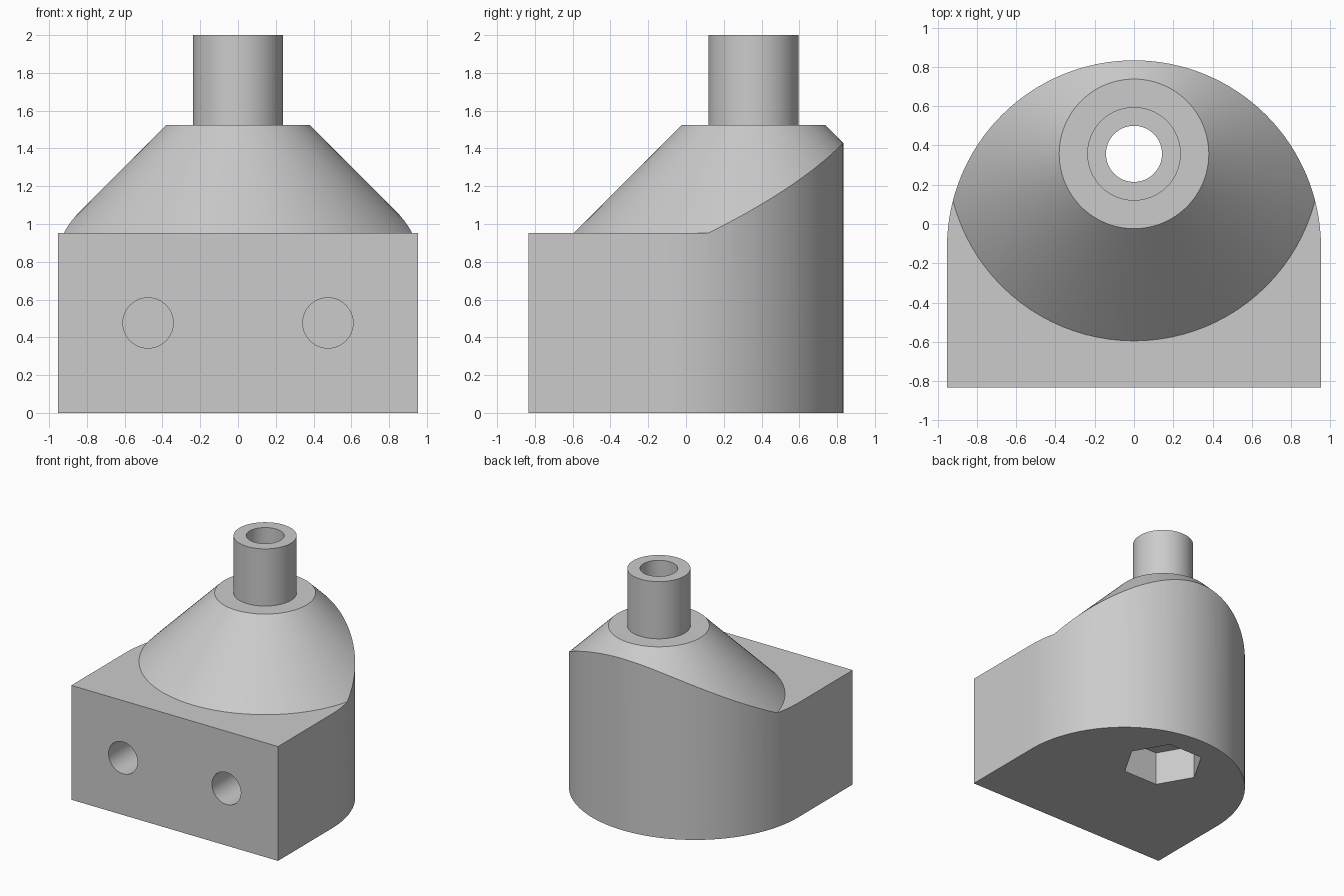
import bpy, bmesh, math
from mathutils import Matrix, Vector

old = bpy.data.objects.get("Cube")
if old:
    bpy.data.objects.remove(old, do_unlink=True)

U = 1 / 21           # design unit
AXIS_Y = 7.5 * U     # spout axis position
HALF_W = 20 * U      # half width of the body
DEPTH = 17.5 * U     # half depth of the body

grey = bpy.data.materials.new("light_grey")
grey.use_nodes = True
grey.diffuse_color = (0.6, 0.6, 0.6, 1)
grey.node_tree.nodes["Principled BSDF"].inputs["Base Color"].default_value = (0.6, 0.6, 0.6, 1)


def make_object(name, bm):
    bmesh.ops.recalc_face_normals(bm, faces=bm.faces)
    mesh = bpy.data.meshes.new(name)
    bm.to_mesh(mesh)
    bm.free()
    mesh.materials.append(grey)
    obj = bpy.data.objects.new(name, mesh)
    bpy.context.collection.objects.link(obj)
    return obj


def prism(name, outline, z0, z1):
    """Extrude an outline of (x, y) points from z0 to z1."""
    bm = bmesh.new()
    face = bm.faces.new([bm.verts.new((x, y, z0)) for x, y in outline])
    top = bmesh.ops.extrude_face_region(bm, geom=[face])["geom"]
    verts = [g for g in top if isinstance(g, bmesh.types.BMVert)]
    bmesh.ops.translate(bm, verts=verts, vec=(0, 0, z1 - z0))
    return make_object(name, bm)


def lathe(name, profile, y, segments=96):
    """Solid of revolution of (radius, z) points about a vertical axis."""
    bm = bmesh.new()
    rings = []
    for r, z in profile:
        rings.append([bm.verts.new((r * math.cos(t), y + r * math.sin(t), z))
                      for t in (2 * math.pi * i / segments for i in range(segments))])
    for a, b in zip(rings, rings[1:]):
        for i in range(segments):
            j = (i + 1) % segments
            bm.faces.new((a[i], a[j], b[j], b[i]))
    bm.faces.new(rings[0])
    bm.faces.new(rings[-1])
    return make_object(name, bm)


def rod(name, radius, start, end, sides):
    """Straight cutter between two points."""
    start, end = Vector(start), Vector(end)
    bm = bmesh.new()
    turn = Vector((0, 0, 1)).rotation_difference(end - start).to_matrix().to_4x4()
    bmesh.ops.create_cone(bm, cap_ends=True, segments=sides, radius1=radius, radius2=radius,
                          depth=(end - start).length,
                          matrix=Matrix.Translation((start + end) / 2) @ turn)
    obj = make_object(name, bm)
    obj.hide_render = True
    return obj


def boolean(obj, other, operation):
    mod = obj.modifiers.new(operation.lower(), "BOOLEAN")
    mod.operation, mod.solver, mod.object = operation, "EXACT", other
    bpy.context.view_layer.objects.active = obj
    bpy.ops.object.modifier_apply(modifier=mod.name)
    bpy.data.objects.remove(other, do_unlink=True)


# Plan of the body: square front, half-round back
arc_y = DEPTH - HALF_W
outline = [(-HALF_W, -DEPTH), (HALF_W, -DEPTH)]
outline += [(HALF_W * math.cos(math.pi * i / 64), arc_y + HALF_W * math.sin(math.pi * i / 64))
            for i in range(65)]
body = prism("spout_body", outline, 0, 3)

# Vertical shape: flat shoulder, cone, ledge and tube, trimmed by the plan
envelope = lathe("envelope", [(3, -1), (3, 20 * U), (20 * U, 20 * U), (8 * U, 32 * U),
                              (5 * U, 32 * U), (5 * U, 2)], AXIS_Y)
boolean(body, envelope, "INTERSECT")

# Through bore and hexagonal pocket underneath
boolean(body, rod("bore", 3 * U, (0, AXIS_Y, -1), (0, AXIS_Y, 3), 64), "DIFFERENCE")
hexagon = [(0.32 * math.cos(math.pi * i / 3), AXIS_Y + 0.32 * math.sin(math.pi * i / 3))
           for i in range(6)]
boolean(body, prism("hex_pocket", hexagon, -1, 6 * U), "DIFFERENCE")

# Pair of blind holes in the front
for side in (-1, 1):
    x = side * 10 * U
    hole = rod("front_hole", 2.8 * U, (x, -DEPTH - 0.5, 10 * U), (x, -DEPTH + 20 * U, 10 * U), 48)
    boolean(body, hole, "DIFFERENCE")

bpy.ops.object.select_all(action="DESELECT")
body.select_set(True)
bpy.context.view_layer.objects.active = body
bpy.ops.object.shade_smooth_by_angle(angle=math.radians(30))
